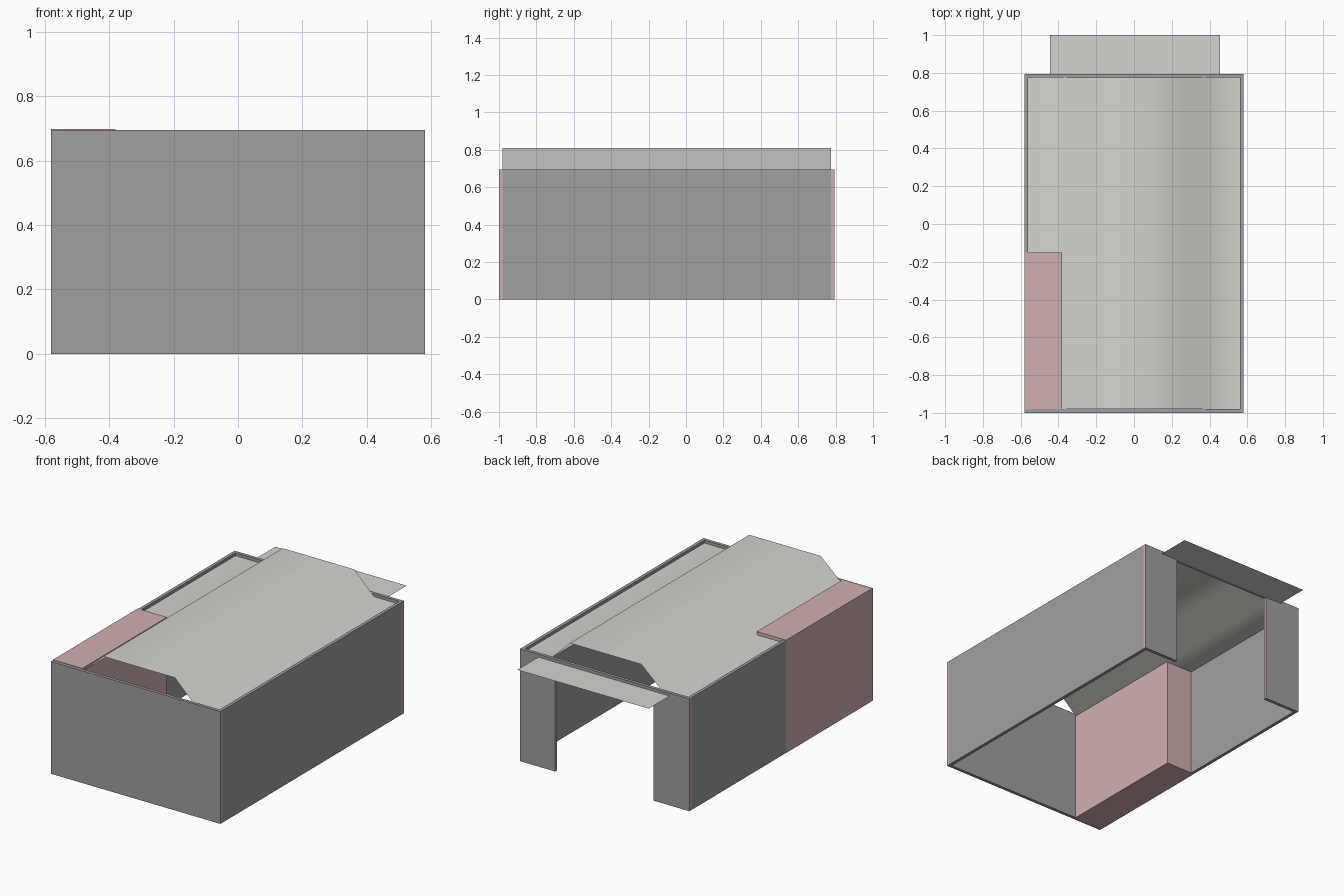
import bpy, bmesh
from mathutils import Vector

cube = bpy.data.objects.get("Cube")
if cube:
    bpy.data.objects.remove(cube)


def material(name, rgb):
    m = bpy.data.materials.new(name)
    m.use_nodes = True
    m.diffuse_color = (*rgb, 1)
    for node in m.node_tree.nodes:
        if node.type == 'BSDF_PRINCIPLED':
            node.inputs["Base Color"].default_value = (*rgb, 1)
    return m


GREY = material("wall grey", (0.35, 0.35, 0.35))
PINK = material("cut end pink", (0.65, 0.43, 0.44))
PALE = material("roof pale grey", (0.66, 0.66, 0.62))


def finish(name, bm, mats, smooth=False):
    mesh = bpy.data.meshes.new(name)
    for m in mats:
        mesh.materials.append(m)
    for f in bm.faces:
        f.smooth = smooth
    bm.to_mesh(mesh)
    bm.free()
    obj = bpy.data.objects.new(name, mesh)
    bpy.context.collection.objects.link(obj)
    return obj


def slab(name, outline, y0, y1, mats):
    """Extrude an (x, z) outline along y; sideways faces take the second material."""
    bm = bmesh.new()
    face = bm.faces.new([bm.verts.new((x, y0, z)) for x, z in outline])
    ext = bmesh.ops.extrude_face_region(bm, geom=[face])
    moved = [v for v in ext["geom"] if isinstance(v, bmesh.types.BMVert)]
    bmesh.ops.translate(bm, verts=moved, vec=Vector((0, y1 - y0, 0)))
    bmesh.ops.recalc_face_normals(bm, faces=bm.faces)
    bm.normal_update()
    if len(mats) > 1:
        for f in bm.faces:
            f.material_index = int(abs(f.normal.x) > 0.9)
    return finish(name, bm, mats)


def rect(x0, x1, z0, z1):
    return [(x0, z0), (x1, z0), (x1, z1), (x0, z1)]


def sheet(name, profile, y0, y1, smooth=False):
    """Single-layer sheet following an (x, z) profile, facing up."""
    bm = bmesh.new()
    rows = [[bm.verts.new((x, y, z)) for x, z in profile] for y in (y0, y1)]
    for i in range(len(profile) - 1):
        bm.faces.new((rows[0][i], rows[0][i + 1], rows[1][i + 1], rows[1][i]))
    bm.normal_update()
    return finish(name, bm, [PALE], smooth)


W, H, T = 0.58, 0.695, 0.02
FRONT, BACK = -1.0, 0.795
EAVE = 0.677
BLOCK_Y = -0.15

# Front wall and back wall with a doorway; their cut ends are pink
slab("front_wall", rect(-W, W, 0, H), FRONT, FRONT + T, [GREY, PINK])
doorway = [(-W, 0), (-0.335, 0), (-0.335, EAVE), (0.34, EAVE),
           (0.34, 0), (W, 0), (W, H), (-W, H)]
slab("back_wall", doorway, BACK - T, BACK, [GREY, PINK])

# Side walls between them
slab("left_wall", rect(W - T, W, 0, H), FRONT + T, BACK - T, [GREY])
slab("right_wall", rect(-W, T - W, 0, H), BLOCK_Y, BACK - T, [GREY])

# Solid corner block
slab("corner_block", rect(-W - 0.001, -0.38, 0, H + 0.003),
     FRONT + T, BLOCK_Y, [PINK])

# Raised roof sheet with flat eaves, open at both ends
roof_profile = [(T - W, EAVE), (-0.385, EAVE), (-0.237, 0.81),
                (0.253, 0.81), (0.39, EAVE), (W - T, EAVE)]
sheet("roof", roof_profile, FRONT + T, BACK - T, smooth=True)

# Flat canopy over the doorway
sheet("door_canopy", [(-0.445, EAVE), (0.455, EAVE)], BACK, 1.0)
